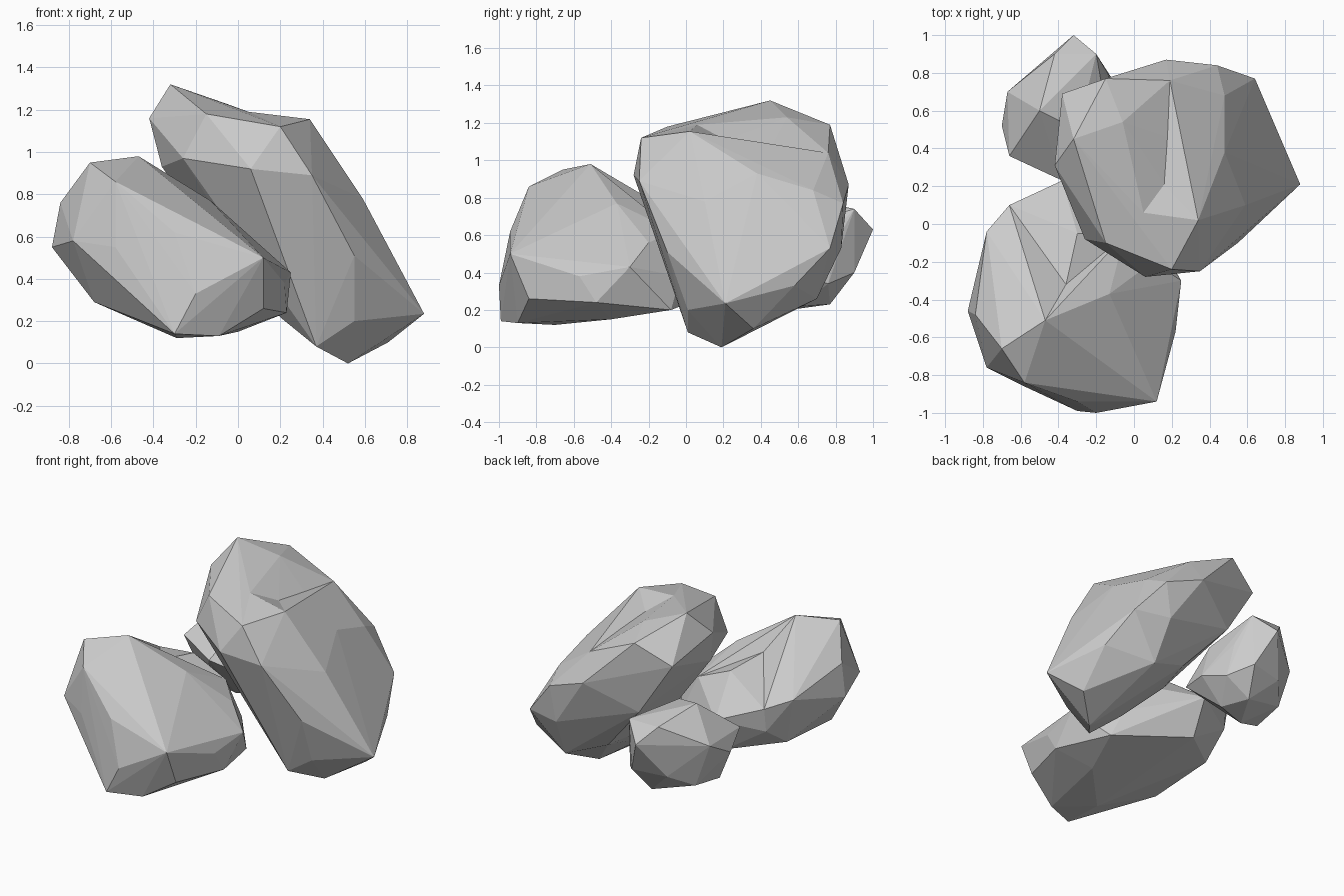
import bpy, bmesh
from mathutils import Vector


def rock(name, corners, dents=()):
    """Flat-faced boulder: the hull wrapped round its chipped corners,
    then the edge nearest each dent's first point is bent in to its second."""
    bm = bmesh.new()
    for c in corners:
        bm.verts.new(c)
    res = bmesh.ops.convex_hull(bm, input=bm.verts)
    loose = {g for g in res["geom_interior"] + res["geom_unused"]
             if isinstance(g, bmesh.types.BMVert)}
    bmesh.ops.delete(bm, geom=list(loose), context='VERTS')
    for near, to in dents:
        edge = min(bm.edges, key=lambda e: (
            (e.verts[0].co + e.verts[1].co) / 2 - Vector(near)).length)
        cut = bmesh.ops.subdivide_edges(bm, edges=[edge], cuts=1)
        for g in cut["geom_inner"]:
            if isinstance(g, bmesh.types.BMVert):
                g.co = to
        bmesh.ops.triangulate(bm, faces=bm.faces)
    bmesh.ops.recalc_face_normals(bm, faces=bm.faces)
    me = bpy.data.meshes.new(name)
    bm.to_mesh(me)
    bm.free()
    ob = bpy.data.objects.new(name, me)
    bpy.context.collection.objects.link(ob)
    return ob


# Large slab leaning to the left
rock("leaning_rock", [
    # top edge
    (-.32, .45, 1.32), (-.42, .31, 1.16), (-.15, -.10, 1.18),
    (.34, .02, 1.155), (.20, -.24, 1.12), (-.15, .77, 1.19), (-.38, .69, 1.06),
    # front edge
    (-.26, -.08, .97), (.06, -.28, .92), (.35, -.25, .89), (.55, -.10, .51),
    # outer face
    (.59, .10, .78), (.48, .38, .93), (.48, .68, .84), (.19, .76, 1.04),
    (-.06, .54, 1.23),
    # back edge
    (.17, .87, .87), (.44, .84, .77), (.40, .83, .53), (.64, .77, .53), (.72, .58, .33),
    # foot
    (.88, .21, .235), (.71, .36, .10), (.52, .19, 0), (.37, .01, .08), (.55, .01, .20),
    # underside
    (.21, .13, .21), (0, .28, .42), (.14, .64, .37), (-.15, .72, .70),
    (.42, .70, .26), (-.20, .30, .71), (-.36, .25, .93),
], dents=[((.01, .235, 1.237), (.05, .06, 1.19)),
          ((.14, .28, 1.19), (.16, .21, 1.11)),
          ((.21, .46, 1.08), (.30, .42, 1.0))])

# Broad boulder at the front left
rock("front_rock", [
    # crown
    (-.47, -.51, .98), (-.70, -.66, .95), (-.58, -.84, .86), (-.84, -.48, .76),
    (-.20, -.68, .74), (-.64, -.37, .84), (-.13, -.37, .77), (-.30, -.05, .73),
    (-.05, -.06, .62), (.10, -.20, .56),
    # front face
    (-.30, -.94, .62), (.12, -.94, .50), (.12, -.84, .26), (-.20, -1.0, .33),
    (-.30, -.99, .14), (-.58, -.86, .55), (-.78, -.76, .58),
    # right end
    (.25, -.30, .43), (.22, -.57, .38), (.23, -.48, .24), (.05, -.03, .38),
    # left and back
    (-.88, -.46, .55), (-.78, -.04, .66), (-.66, .10, .62), (-.38, .23, .52),
    (-.66, .08, .46), (-.68, -.12, .32), (-.38, .12, .28),
    # underside
    (-.68, -.60, .29), (-.29, -.70, .12), (-.09, -.90, .13), (0, -.40, .15), (.12, -.08, .20),
], dents=[((-.385, -.28, .855), (-.36, -.32, .77))])

# Small rock tucked behind
rock("back_rock", [
    (-.32, 1.0, .63), (-.42, .90, .74), (-.20, .90, .74), (-.50, .60, .81),
    (-.30, .50, .75), (-.67, .70, .60), (-.70, .52, .50), (-.66, .36, .60),
    (-.38, .23, .55), (-.14, .80, .56), (-.11, .76, .34), (-.10, .38, .42),
    (-.14, .56, .64), (-.06, .58, .40), (-.28, .77, .23), (-.40, .55, .20),
    (-.59, .48, .28), (-.57, .71, .31), (-.45, .85, .39), (-.22, .90, .40),
    (-.20, .60, .22),
])
